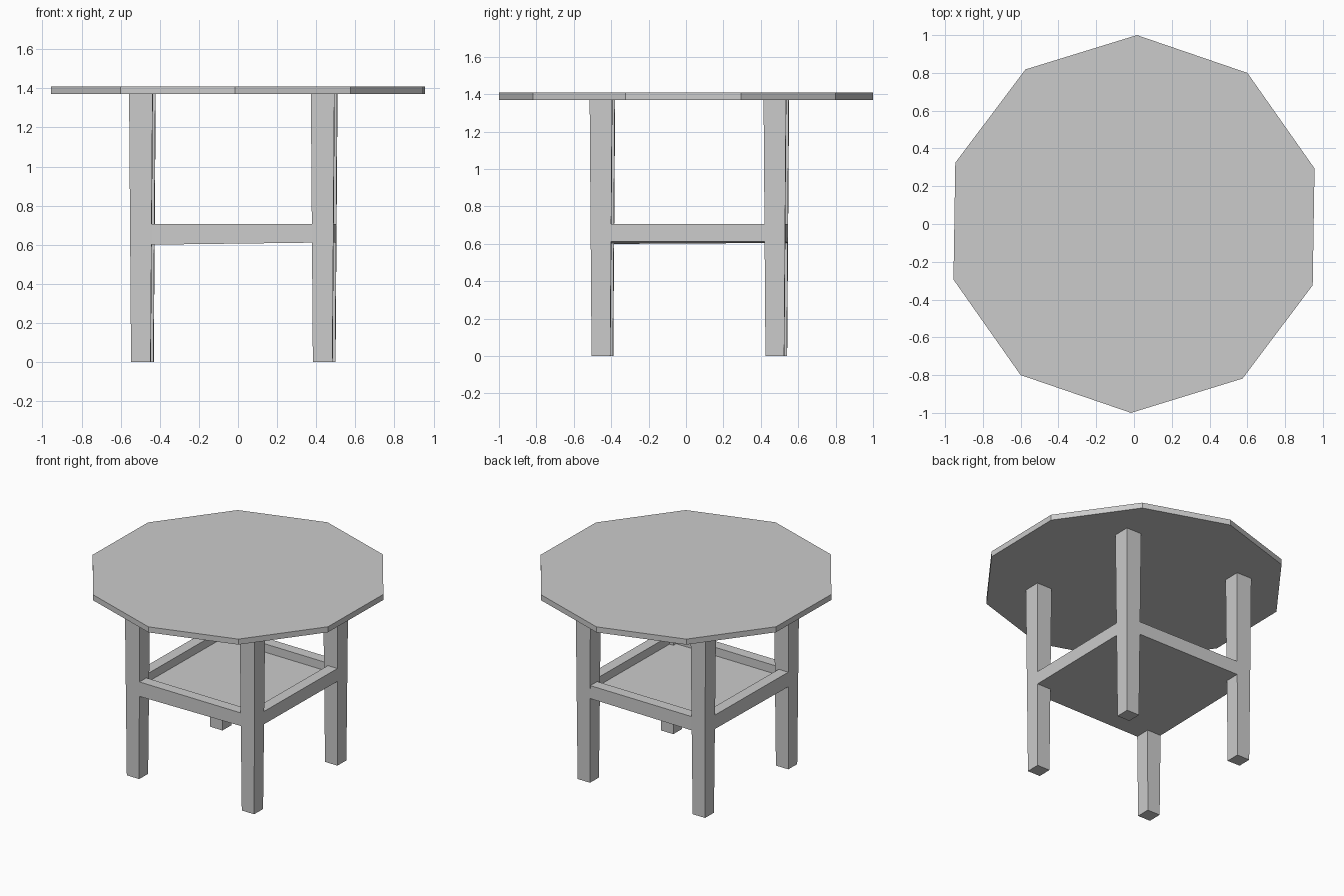
import bpy, bmesh
from math import radians, sin, cos
from mathutils import Matrix

if "Cube" in bpy.data.objects:
    bpy.data.objects.remove(bpy.data.objects["Cube"])

TWIST = radians(-0.9)
# The base sits slightly off-centre and turned under the top
BASE = Matrix.Translation((-0.024, 0.018, 0)) @ Matrix.Rotation(TWIST, 4, 'Z')


def finish(name, bm, matrix=Matrix()):
    bmesh.ops.recalc_face_normals(bm, faces=bm.faces[:])
    mesh = bpy.data.meshes.new(name)
    bm.to_mesh(mesh)
    bm.free()
    mesh.transform(matrix)
    obj = bpy.data.objects.new(name, mesh)
    bpy.context.collection.objects.link(obj)
    return obj


def block(x, y, half_low, z_low, half_high, z_high):
    """Square block with its own half width at each end."""
    bm = bmesh.new()
    bmesh.ops.create_cube(bm, size=2)
    for v in bm.verts:
        half, z = (half_high, z_high) if v.co.z > 0 else (half_low, z_low)
        v.co = (x + v.co.x * half, y + v.co.y * half, z)
    return bm


# Ten-sided table top
bm = bmesh.new()
angles = [radians(90 + 36 * i) + TWIST for i in range(10)]
face = bm.faces.new([bm.verts.new((cos(a), sin(a), 1.37)) for a in angles])
ext = bmesh.ops.extrude_face_region(bm, geom=[face], use_keep_orig=True)
for v in ext["geom"]:
    if isinstance(v, bmesh.types.BMVert):
        v.co.z = 1.41
finish("table_top", bm)

# Four legs, wider at the top
for side, sx in (("left", -1), ("right", 1)):
    for end, sy in (("front", -1), ("back", 1)):
        bm = block(sx * 0.465, sy * 0.465, 0.05, 0, 0.06, 1.37)
        finish(f"{end}_{side}_leg", bm, BASE)

# Tray shelf: rails around a sunken panel, underside slightly tilted
bm = block(0, 0, 0.519, 0.6, 0.519, 0.705)
for v in bm.verts:
    if v.co.z < 0.65:
        v.co.z = 0.612 if v.co.x > 0 else (0.599 if v.co.y < 0 else 0.605)
bm.faces.ensure_lookup_table()
top = max(bm.faces, key=lambda f: f.calc_center_median().z)
bmesh.ops.inset_region(bm, faces=[top], thickness=0.11)
bmesh.ops.inset_region(bm, faces=[top], thickness=0.0001)
for v in top.verts:
    v.co.z = 0.645
finish("tray_shelf", bm, BASE)
